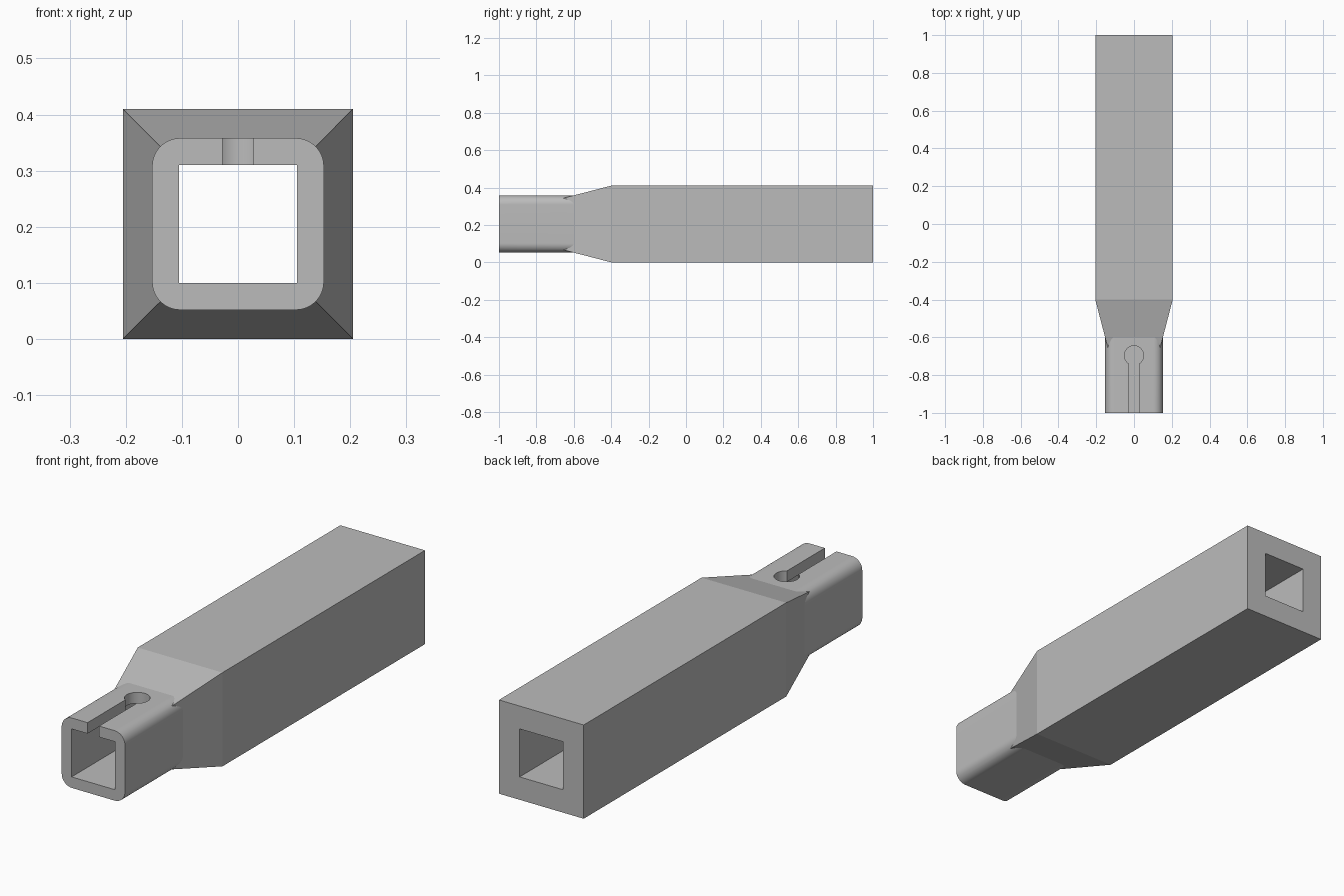
import bpy, bmesh, math

if "Cube" in bpy.data.objects:
    bpy.data.objects.remove(bpy.data.objects["Cube"])

MID = 0.205      # height of the tube axis
BODY = 0.205     # half width of the thick body
NECK = 0.153     # half width of the neck
BORE = 0.105     # half width of the square bore
RADIUS = 0.05    # neck corner radius

steel = bpy.data.materials.new("grey steel")
steel.diffuse_color = (0.5, 0.5, 0.5, 1)
steel.use_nodes = True
steel.node_tree.nodes["Principled BSDF"].inputs["Base Color"].default_value = steel.diffuse_color


def square(half):
    return [(half, half), (-half, half), (-half, -half), (half, -half)]


def rounded_square(half, r, steps=12):
    pts = []
    for q, (sx, sy) in enumerate([(1, 1), (-1, 1), (-1, -1), (1, -1)]):
        for i in range(steps + 1):
            a = math.pi / 2 * (q + i / steps)
            pts.append((sx * (half - r) + r * math.cos(a),
                        sy * (half - r) + r * math.sin(a)))
    return pts


def loft(name, rings):
    """Skin rings of 3D points and close both ends."""
    bm = bmesh.new()
    loops = [[bm.verts.new(p) for p in ring] for ring in rings]
    n = len(loops[0])
    for a, b in zip(loops, loops[1:]):
        for i in range(n):
            bm.faces.new((a[i], a[(i + 1) % n], b[(i + 1) % n], b[i]))
    bm.faces.new(loops[0])
    bm.faces.new(loops[-1])
    bmesh.ops.recalc_face_normals(bm, faces=bm.faces)
    mesh = bpy.data.meshes.new(name)
    bm.to_mesh(mesh)
    bm.free()
    obj = bpy.data.objects.new(name, mesh)
    bpy.context.collection.objects.link(obj)
    mesh.materials.append(steel)
    return obj


def along_y(profile, y):
    return [(x, y, z + MID) for x, z in profile]


def along_z(profile, z):
    return [(x, y, z) for x, y in profile]


def combine(target, other, operation):
    mod = target.modifiers.new(operation, 'BOOLEAN')
    mod.object, mod.operation, mod.solver = other, operation, 'EXACT'
    bpy.context.view_layer.objects.active = target
    bpy.ops.object.modifier_apply(modifier=mod.name)
    bpy.data.objects.remove(other)


# Square body, whose taper runs on until it is buried in the neck
tip = 0.12
tip_y = -0.6 - (NECK - tip) * 0.2 / (BODY - NECK)
tube = loft("square_tube", [along_y(square(tip), tip_y),
                            along_y(square(BODY), -0.4),
                            along_y(square(BODY), 1.0)])

# Neck with rounded corners
profile = rounded_square(NECK, RADIUS)
combine(tube, loft("neck", [along_y(profile, -1.0), along_y(profile, -0.3)]), 'UNION')

# Square bore through the whole length
combine(tube, loft("bore", [along_y(square(BORE), -1.2),
                            along_y(square(BORE), 1.2)]), 'DIFFERENCE')

# Keyhole in the top wall: a slot open at the front, ending in a round hole
slot = [(-0.028, -1.1), (0.028, -1.1), (0.028, -0.7), (-0.028, -0.7)]
hole = [(0.051 * math.cos(math.tau * i / 48), -0.696 + 0.051 * math.sin(math.tau * i / 48))
        for i in range(48)]
for name, outline in (("slot", slot), ("hole", hole)):
    combine(tube, loft(name, [along_z(outline, 0.2), along_z(outline, 0.6)]), 'DIFFERENCE')

# Smooth the round parts, keep the plane edges crisp
bpy.ops.object.select_all(action='DESELECT')
tube.select_set(True)
bpy.context.view_layer.objects.active = tube
bpy.ops.object.shade_smooth_by_angle(angle=math.radians(10))
